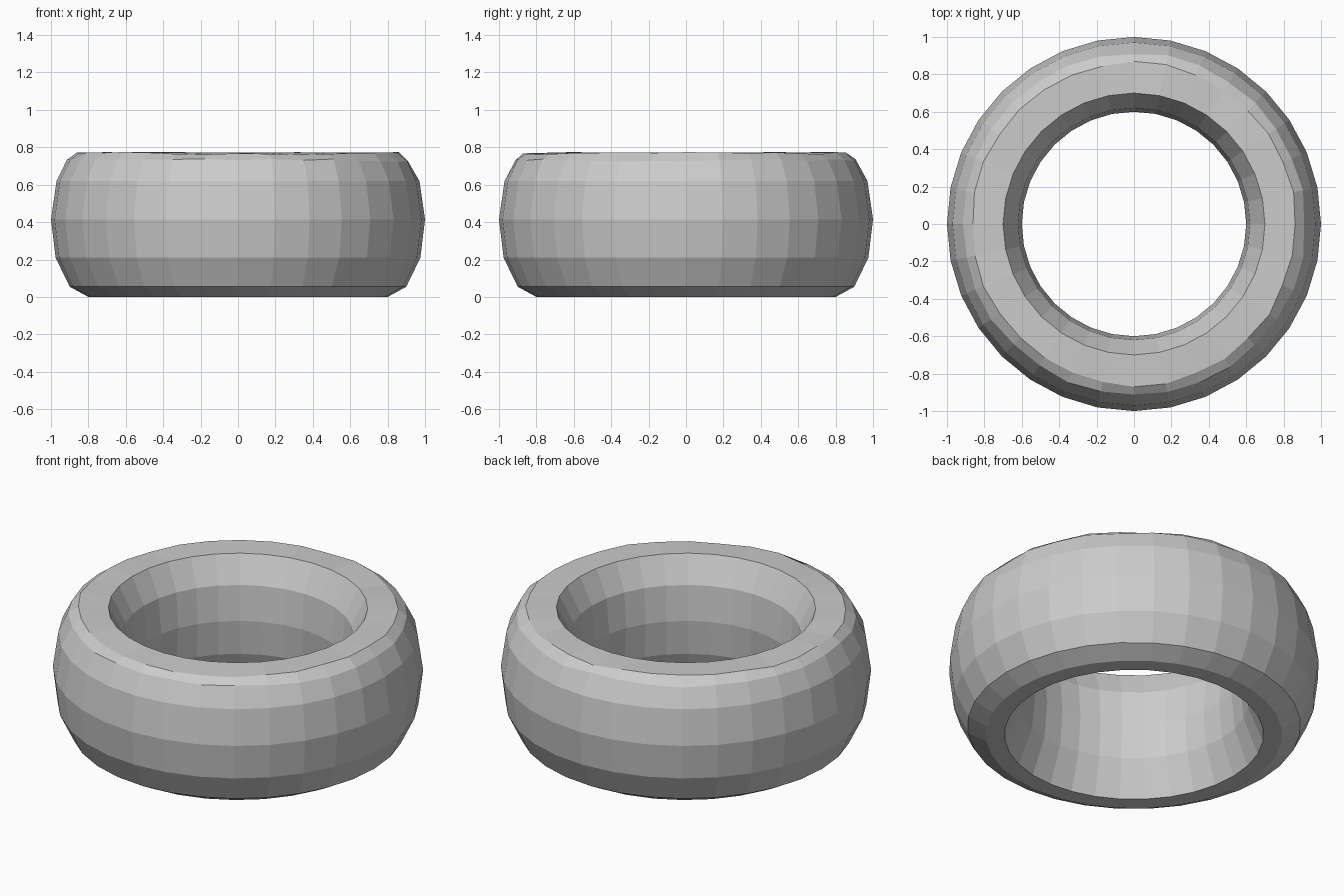
import bpy, bmesh, math, random

if "Cube" in bpy.data.objects:
    bpy.data.objects.remove(bpy.data.objects["Cube"])

random.seed(4)
SEGMENTS = 32

# Closed cross-section (radius, height, hand-carved wobble)
profile = [
    (0.70, 0.0, 0), (0.80, 0.0, 0), (0.90, 0.055, 0), (0.975, 0.21, 0),
    (1.0, 0.415, 0), (0.97, 0.62, 0), (0.915, 0.73, 0.008), (0.865, 0.768, 0.007),
    (0.70, 0.772, 0), (0.62, 0.62, 0), (0.60, 0.415, 0), (0.62, 0.21, 0),
]

# Spin the section into a low-poly ring
bm = bmesh.new()
rings = []
for i in range(SEGMENTS):
    a = 2 * math.pi * i / SEGMENTS
    ring = []
    for r, z, w in profile:
        rr = r + random.uniform(-w, w)
        ring.append(bm.verts.new((rr * math.cos(a), rr * math.sin(a),
                                  z + random.uniform(-w, w))))
    rings.append(ring)

n = len(profile)
for i in range(SEGMENTS):
    a, b = rings[i], rings[(i + 1) % SEGMENTS]
    for j in range(n):
        k = (j + 1) % n
        bm.faces.new((a[j], b[j], b[k], a[k]))
bmesh.ops.recalc_face_normals(bm, faces=bm.faces)

mesh = bpy.data.meshes.new("ring_body")
bm.to_mesh(mesh)
bm.free()
bpy.context.collection.objects.link(bpy.data.objects.new("ring_body", mesh))
